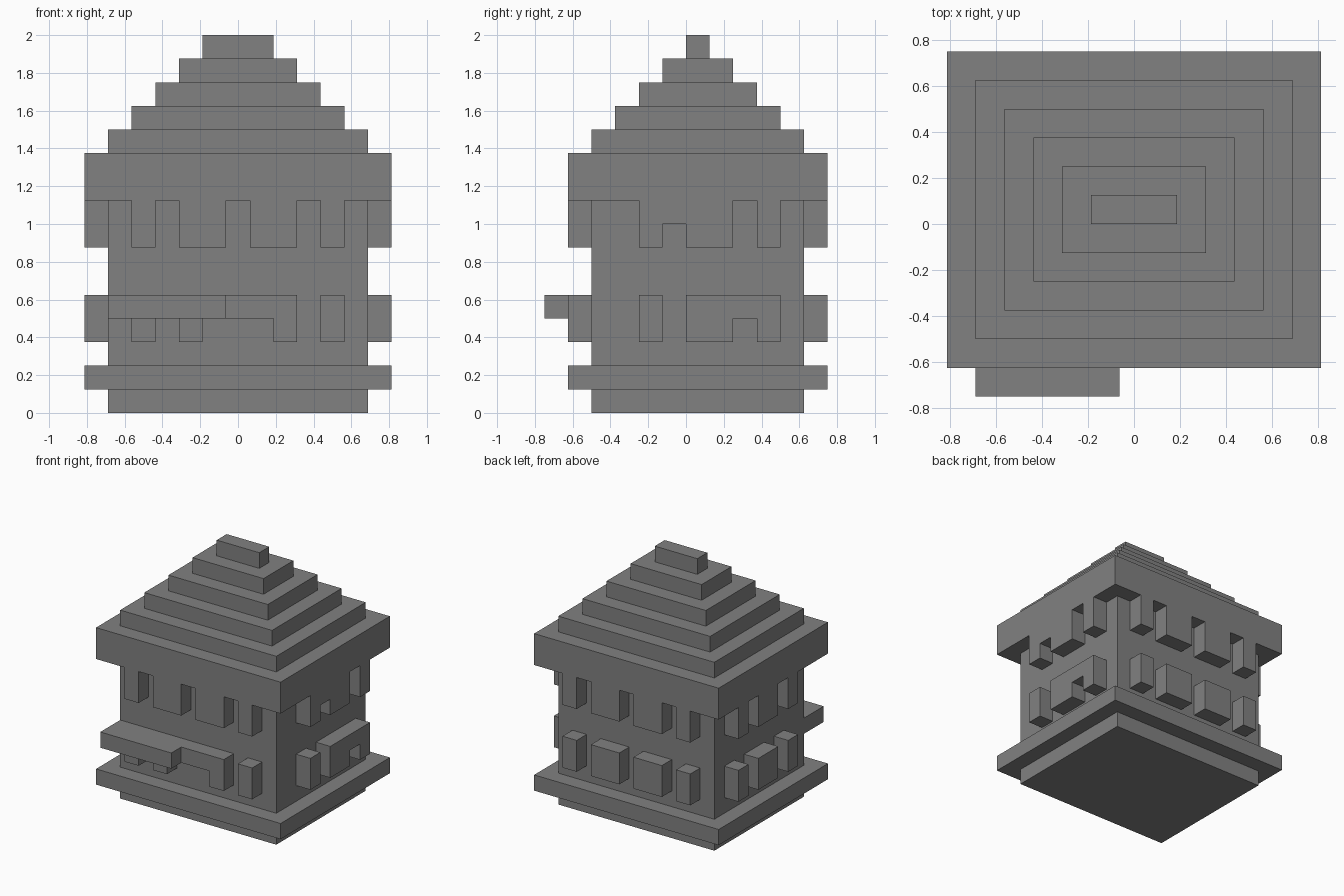
import bpy
import bmesh
from mathutils import Vector

cube = bpy.data.objects.get("Cube")
if cube:
    bpy.data.objects.remove(cube, do_unlink=True)

U = 0.125  # size of one building block

stone = bpy.data.materials.new("grey stone")
stone.use_nodes = True
GREY = (0.22, 0.22, 0.22, 1)
stone.diffuse_color = GREY
stone.node_tree.nodes["Principled BSDF"].inputs["Base Color"].default_value = GREY


def boxes(name, spans):
    """One object made of boxes; each span is (x0, x1, y0, y1, z0, z1) in blocks."""
    bm = bmesh.new()
    for x0, x1, y0, y1, z0, z1 in spans:
        verts = bmesh.ops.create_cube(bm, size=1)["verts"]
        low, high = Vector((x0, y0, z0)), Vector((x1, y1, z1))
        for v in verts:
            v.co = Vector(((low + high)[i] / 2 + v.co[i] * (high - low)[i] for i in range(3))) * U
    mesh = bpy.data.meshes.new(name)
    bm.to_mesh(mesh)
    bm.free()
    mesh.materials.append(stone)
    obj = bpy.data.objects.new(name, mesh)
    bpy.context.collection.objects.link(obj)
    return obj


def on_front(name, spans):
    boxes(name, [(a, b, -5, -4, z0, z1) for a, b, z0, z1 in spans])


def on_back(name, spans):
    boxes(name, [(a, b, 5, 6, z0, z1) for a, b, z0, z1 in spans])


def on_side(name, side, spans):
    x0, x1 = sorted((5.5 * side, 6.5 * side))
    boxes(name, [(x0, x1, a, b, z0, z1) for a, b, z0, z1 in spans])


# Walls, ledge and eaves
boxes("walls", [(-5.5, 5.5, -4, 5, 0, 9)])
boxes("base_ledge", [(-6.5, 6.5, -5, 6, 1, 2)])
boxes("eaves", [(-6.5, 6.5, -5, 6, 9, 11)])

# Stepped roof
for i in range(5):
    w = 5.5 - i
    boxes(f"roof_step_{i + 1}", [(-w, w, i - 4, 5 - i, 11 + i, 12 + i)])

# Piers on the long walls: corner piers are one block wide, inner ones two
LONG = [(-4.5, -3.5), (-2.5, -0.5), (0.5, 2.5), (3.5, 4.5)]
SHORT = [(-2, -1), (0, 2), (3, 4)]
UPPER, LOWER = (7, 9), (3, 5)

on_front("front_upper_piers", [s + UPPER for s in LONG])
on_back("back_upper_piers", [s + UPPER for s in LONG])
on_back("back_lower_piers", [s + LOWER for s in LONG])
for side, label in ((1, "left"), (-1, "right")):
    on_side(label + "_upper_piers", side, [s + UPPER for s in SHORT])
    on_side(label + "_lower_piers", side, [s + LOWER for s in SHORT])

# Bridges that join piers on the left wall
on_side("left_upper_bridge", 1, [(-1, 0, 8, 9)])
on_side("left_lower_bridge", 1, [(2, 3, 4, 5)])

# Front porch: awning, short posts, doorway lintel and piers
boxes("awning", [(-5.5, -0.5, -6, -4, 4, 5)])
on_front("awning_posts", [(-4.5, -3.5, 3, 4), (-2.5, -1.5, 3, 4)])
on_front("door_lintel", [(-0.5, 1.5, 4, 5)])
on_front("front_lower_piers", [(1.5, 2.5) + LOWER, (3.5, 4.5) + LOWER])
